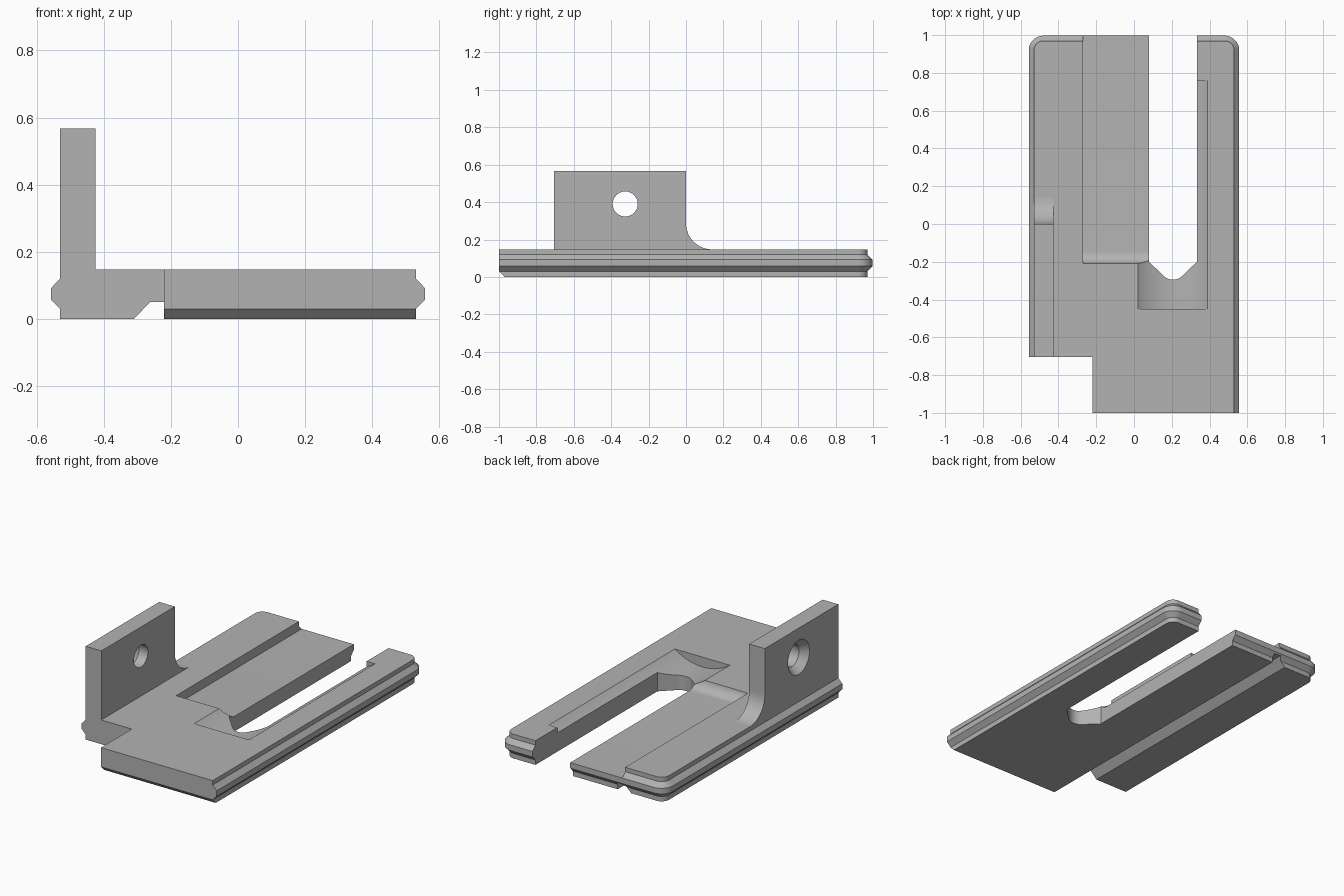
import bpy, bmesh
from math import sin, cos, pi, radians

cube = bpy.data.objects.get("Cube")
if cube:
    bpy.data.objects.remove(cube, do_unlink=True)

grey = bpy.data.materials.new("plain grey")
grey.use_nodes = True
grey.diffuse_color = (0.45, 0.45, 0.45, 1)
grey.node_tree.nodes["Principled BSDF"].inputs["Base Color"].default_value = grey.diffuse_color


def arc(cx, cy, r, start, end, n=12):
    angles = [radians(start + (end - start) * i / n) for i in range(n + 1)]
    return [(cx + r * cos(a), cy + r * sin(a)) for a in angles]


def loft(name, rings):
    """Solid through matching rings of points, capped at both ends."""
    bm = bmesh.new()
    loops = [[bm.verts.new(p) for p in ring] for ring in rings]
    for a, b in zip(loops, loops[1:]):
        for i in range(len(a)):
            j = (i + 1) % len(a)
            bm.faces.new((a[i], a[j], b[j], b[i]))
    bm.faces.new(loops[0])
    bm.faces.new(loops[-1])
    bmesh.ops.recalc_face_normals(bm, faces=bm.faces)
    mesh = bpy.data.meshes.new(name)
    bm.to_mesh(mesh)
    bm.free()
    mesh.materials.append(grey)
    obj = bpy.data.objects.new(name, mesh)
    bpy.context.collection.objects.link(obj)
    return obj


def along(axis, pts, d):
    place = {"x": lambda a, b: (d, a, b), "y": lambda a, b: (a, d, b), "z": lambda a, b: (a, b, d)}
    return [place[axis](a, b) for a, b in pts]


def prism(name, axis, pts, lo, hi):
    return loft(name, [along(axis, pts, lo), along(axis, pts, hi)])


def activate(obj):
    bpy.ops.object.select_all(action="DESELECT")
    obj.select_set(True)
    bpy.context.view_layer.objects.active = obj


def cut(target, cutter):
    cutter.hide_render = True
    activate(target)
    mod = target.modifiers.new("cut", "BOOLEAN")
    mod.operation, mod.solver, mod.object = "DIFFERENCE", "EXACT", cutter
    bpy.ops.object.modifier_apply(modifier=mod.name)
    bpy.data.objects.remove(cutter, do_unlink=True)


# Plate: stepped outline with a ridge along the sides and back
TOP, STEP_X, STEP_Y = 0.147, -0.22, -0.705


def outline(out, front):
    cx, cy, r = 0.48, 0.92, 0.05 + out
    return ([(STEP_X, front), (0.53 + out, front)]
            + arc(cx, cy, r, 0, 90) + arc(-cx, cy, r, 90, 180)
            + [(-0.53 - out, STEP_Y), (STEP_X, STEP_Y)])


levels = [(0, 0, -0.97), (0.03, 0, -1), (0.058, 0.027, -1),
          (0.092, 0.027, -1), (0.12, 0, -1), (TOP, 0, -1)]
plate = loft("base_plate", [along("z", outline(o, f), z) for z, o, f in levels])

# Shallow channel on top with a curved front end
channel = [(1.1, 0.092), (-0.145, 0.092)] + arc(-0.145, 0.157, 0.065, 270, 180)[1:]
cut(plate, prism("channel_cutter", "x", channel + [(-0.21, 0.3), (1.1, 0.3)], -0.27, 0.09))

# Round trough over the slot
cut(plate, prism("trough_cutter", "y", arc(0.205, 0.402, 0.315, 0, 360, 96)[:-1], -0.45, 0.76))

# Slot with a tapered, rounded inner end
slot = ([(0.08, 1.1), (0.08, -0.2)] + arc(0.206, -0.225, 0.07, 225, 315)
        + [(0.333, -0.2), (0.333, 1.1)])
cut(plate, prism("slot_cutter", "z", slot, -0.2, 0.4))

# Groove underneath with one sloping side
groove = [(-0.33, -0.02), (-0.262, 0.05), (STEP_X, 0.05), (STEP_X, -0.02)]
cut(plate, prism("groove_cutter", "y", groove, -0.8, 1.1))

# Upright tab with a curved foot and a countersunk hole
side = ([(STEP_Y, TOP), (STEP_Y, 0.567), (0, 0.567)]
        + arc(0.14, TOP + 0.14, 0.14, 180, 270))
tab = prism("upright_tab", "x", side, -0.53, -0.425)
hole = [(-0.55, 0.12), (-0.485, 0.067), (-0.4, 0.067)]
cut(tab, loft("hole_cutter",
              [along("x", arc(-0.325, 0.39, r, 0, 360, 40)[:-1], x) for x, r in hole]))

for obj in (plate, tab):
    activate(obj)
    bpy.ops.object.shade_smooth_by_angle(angle=radians(25))
